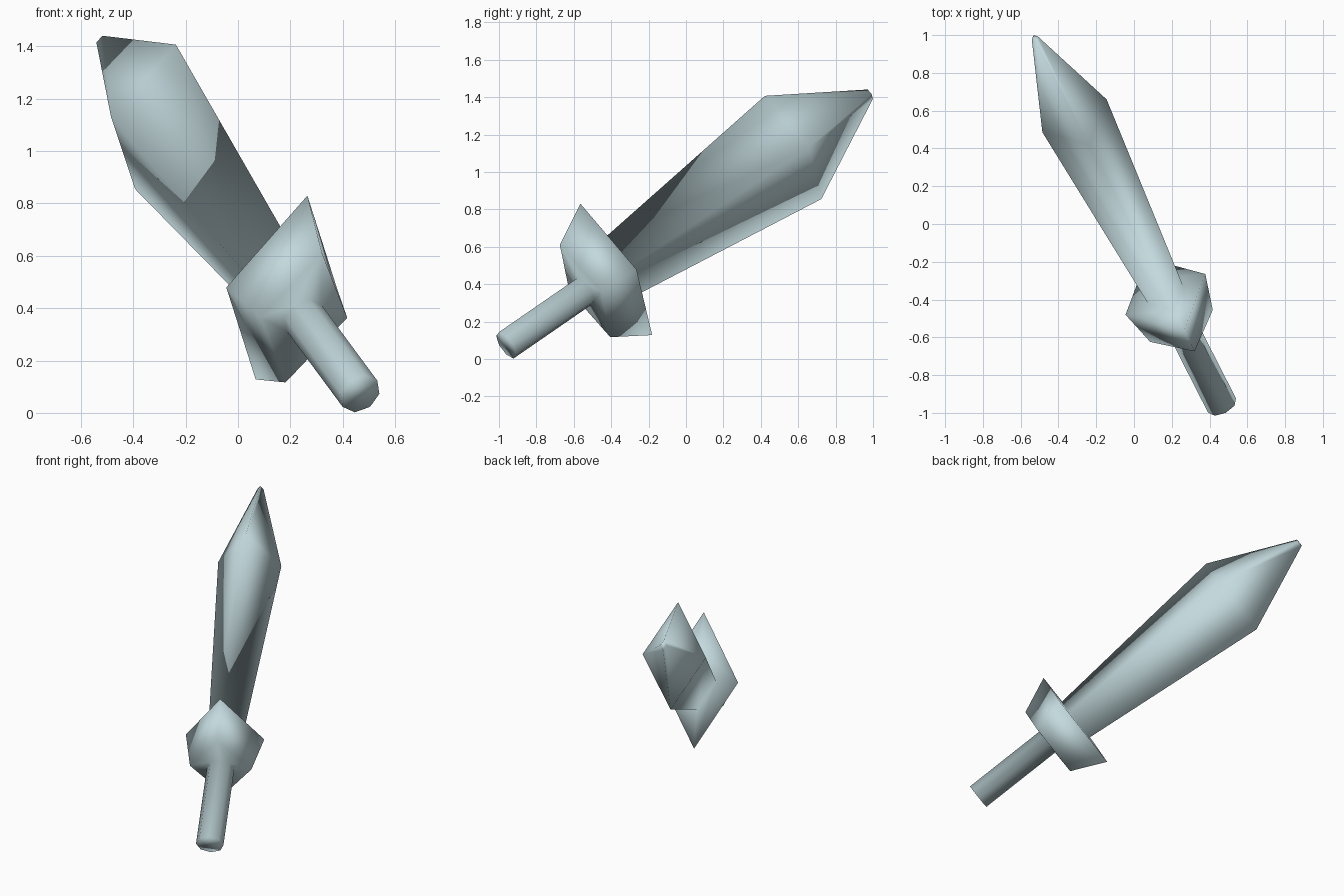
import bpy, bmesh, math
from mathutils import Vector

if "Cube" in bpy.data.objects:
    bpy.data.objects.remove(bpy.data.objects["Cube"])

# Sword axis (pommel to tip) and the two cross-section directions
START = Vector((0.466, -0.961, 0.073))
TIP = Vector((-0.525, 0.985, 1.415))
D = (TIP - START).normalized()
U = Vector((0.231, -0.448, 0.864))
U = (U - D * U.dot(D)).normalized()
V = D.cross(U)

bm = bmesh.new()


def ring(s, a, b, n=4):
    """n-sided cross-section at distance s, half sizes a (along U) and b (along V)."""
    c = START + D * s
    return [bm.verts.new(c + U * a * math.cos(2 * math.pi * i / n)
                         + V * b * math.sin(2 * math.pi * i / n)) for i in range(n)]


def bridge(r1, r2):
    n = len(r1)
    for i in range(n):
        j = (i + 1) % n
        bm.faces.new((r1[i], r1[j], r2[j], r2[i]))


# Handle: eight-sided grip
end = ring(0, 0.083, 0.083, 8)
neck = ring(0.55, 0.083, 0.083, 8)
bm.faces.new(end)
bridge(end, neck)

# Guard: diamond block, joined to the grip by a flat underside
guard_low = ring(0.555, 0.29, 0.186)
guard_top = ring(0.775, 0.412, 0.237)
for i in range(4):
    g, o = guard_low[i], 2 * i
    bm.faces.new((g, neck[o - 1], neck[o]))
    bm.faces.new((g, neck[o], neck[o + 1]))
    bm.faces.new((g, neck[o + 1], guard_low[(i + 1) % 4]))
bridge(guard_low, guard_top)

# Blade: diamond section that widens to the shoulder, then narrows to the tip
prev = guard_top
for s, a, b in ((0.775, 0.177, 0.104), (2.02, 0.324, 0.191), ((TIP - START).length, 0.03, 0.018)):
    r = ring(s, a, b)
    bridge(prev, r)
    prev = r
bm.faces.new(prev)

bmesh.ops.recalc_face_normals(bm, faces=bm.faces)
for f in bm.faces:
    f.smooth = True
mesh = bpy.data.meshes.new("sword")
bm.to_mesh(mesh)
bm.free()

# One pale steel colour
mat = bpy.data.materials.new("pale steel")
mat.diffuse_color = (0.55, 0.70, 0.73, 1)
mat.use_nodes = True
mat.node_tree.nodes["Principled BSDF"].inputs["Base Color"].default_value = mat.diffuse_color
mesh.materials.append(mat)
bpy.context.collection.objects.link(bpy.data.objects.new("sword", mesh))
